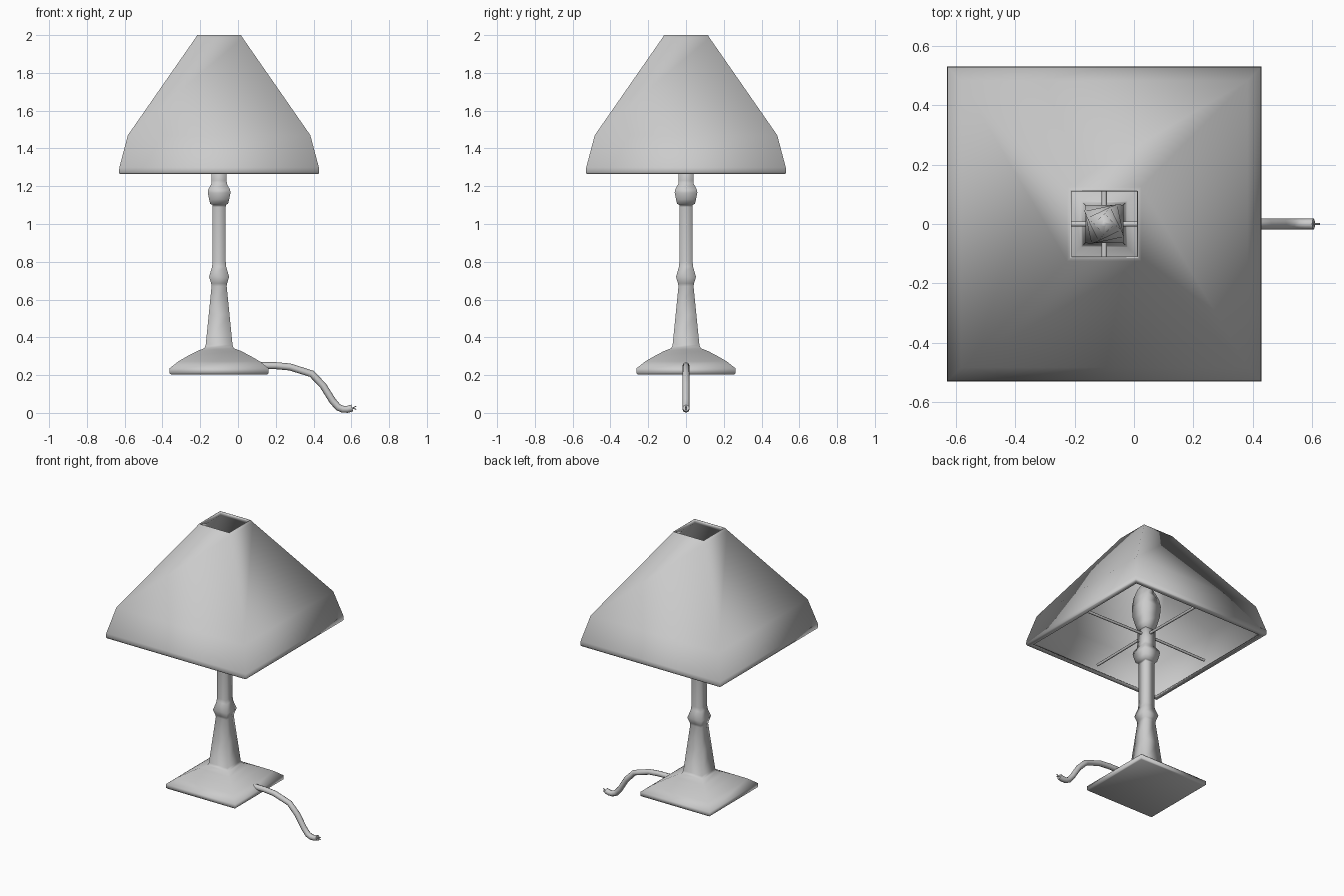
import bpy, bmesh, math

if "Cube" in bpy.data.objects:
    bpy.data.objects.remove(bpy.data.objects["Cube"])

CX = -0.10  # lamp axis; the cord extends to +x


def square_loft(name, profile, twist=None, ring=False):
    """Stack square sections (half width, z); ring=True joins last to first."""
    bm = bmesh.new()
    rows = []
    for i, (h, z) in enumerate(profile):
        a0 = math.radians(twist[i]) if twist else 0
        row = []
        for k in range(4):
            a = math.pi / 4 + k * math.pi / 2 + a0
            r = h * math.sqrt(2)
            row.append(bm.verts.new((CX + r * math.cos(a), r * math.sin(a), z)))
        rows.append(row)
    pairs = list(zip(rows, rows[1:]))
    if ring:
        pairs.append((rows[-1], rows[0]))
    else:
        bm.faces.new(rows[0][::-1])
        bm.faces.new(rows[-1])
    for lo, hi in pairs:
        for k in range(4):
            n = (k + 1) % 4
            bm.faces.new((lo[k], lo[n], hi[n], hi[k]))
    bmesh.ops.recalc_face_normals(bm, faces=bm.faces)
    for f in bm.faces:
        f.smooth = True
    me = bpy.data.meshes.new(name)
    bm.to_mesh(me)
    bm.free()
    ob = bpy.data.objects.new(name, me)
    bpy.context.collection.objects.link(ob)
    return ob


def tube(name, points, radius, res=2):
    """Round tube along straight segments, converted to a smooth mesh."""
    cu = bpy.data.curves.new(name, 'CURVE')
    cu.dimensions = '3D'
    cu.bevel_depth = radius
    cu.bevel_resolution = res
    cu.use_fill_caps = True
    sp = cu.splines.new('POLY')
    sp.points.add(len(points) - 1)
    for p, co in zip(sp.points, points):
        p.co = (*co, 1)
    sp.use_smooth = True
    ob = bpy.data.objects.new(name, cu)
    bpy.context.collection.objects.link(ob)
    bpy.ops.object.select_all(action='DESELECT')
    ob.select_set(True)
    bpy.context.view_layer.objects.active = ob
    bpy.ops.object.convert(target='MESH')
    bpy.ops.object.shade_smooth_by_angle(angle=math.radians(50))
    return ob


# square domed foot flowing into the turned column and lamp holder
square_loft("base_and_column",
            [(0.255, 0.204), (0.262, 0.210), (0.262, 0.236), (0.215, 0.273),
             (0.165, 0.302), (0.115, 0.328), (0.078, 0.342), (0.071, 0.36),
             (0.055, 0.52), (0.040, 0.67), (0.042, 0.685), (0.053, 0.72),
             (0.037, 0.775), (0.035, 0.80), (0.035, 1.09), (0.036, 1.103),
             (0.047, 1.106), (0.053, 1.13), (0.060, 1.165), (0.058, 1.182),
             (0.041, 1.212), (0.040, 1.23), (0.040, 1.33)])

# twisted flame bulb
square_loft("bulb", [(0.038, 1.33), (0.048, 1.37), (0.060, 1.43), (0.064, 1.50),
                     (0.056, 1.56), (0.043, 1.61), (0.025, 1.65), (0.006, 1.67)],
            twist=[0, 0, 0, 0, 12, 26, 42, 60])

# hollow thin shade: outer profile up, inner profile down, small lips at both ends
square_loft("shade", [(0.500, 1.265), (0.526, 1.265), (0.530, 1.273), (0.528, 1.30),
                      (0.483, 1.47), (0.125, 1.985), (0.116, 2.0), (0.112, 2.0),
                      (0.110, 1.99), (0.110, 1.975), (0.473, 1.465), (0.515, 1.30),
                      (0.515, 1.28), (0.500, 1.275)],
            ring=True)

# four spokes carrying the shade
for k in range(4):
    a = k * math.pi / 2
    c, s = math.cos(a), math.sin(a)
    tube(f"spoke_{k + 1}", [(CX + 0.03 * c, 0.03 * s, 1.30),
                            (CX + 0.47 * c, 0.47 * s, 1.295)], 0.009)

# power cord with bare wire ends
tube("cord", [(0.07, 0, 0.25), (0.14, 0, 0.25), (0.20, 0, 0.25), (0.275, 0, 0.243),
              (0.39, 0, 0.207), (0.45, 0, 0.145), (0.50, 0, 0.065), (0.53, 0, 0.03),
              (0.555, 0, 0.019), (0.58, 0, 0.019), (0.605, 0, 0.026)], 0.0185)
for i, dz in enumerate((-1, 1)):
    tube(f"wire_{i + 1}", [(0.595, 0, 0.025 - 0.006 * dz),
                           (0.626, 0, 0.027 + 0.009 * dz)], 0.003, 1)
